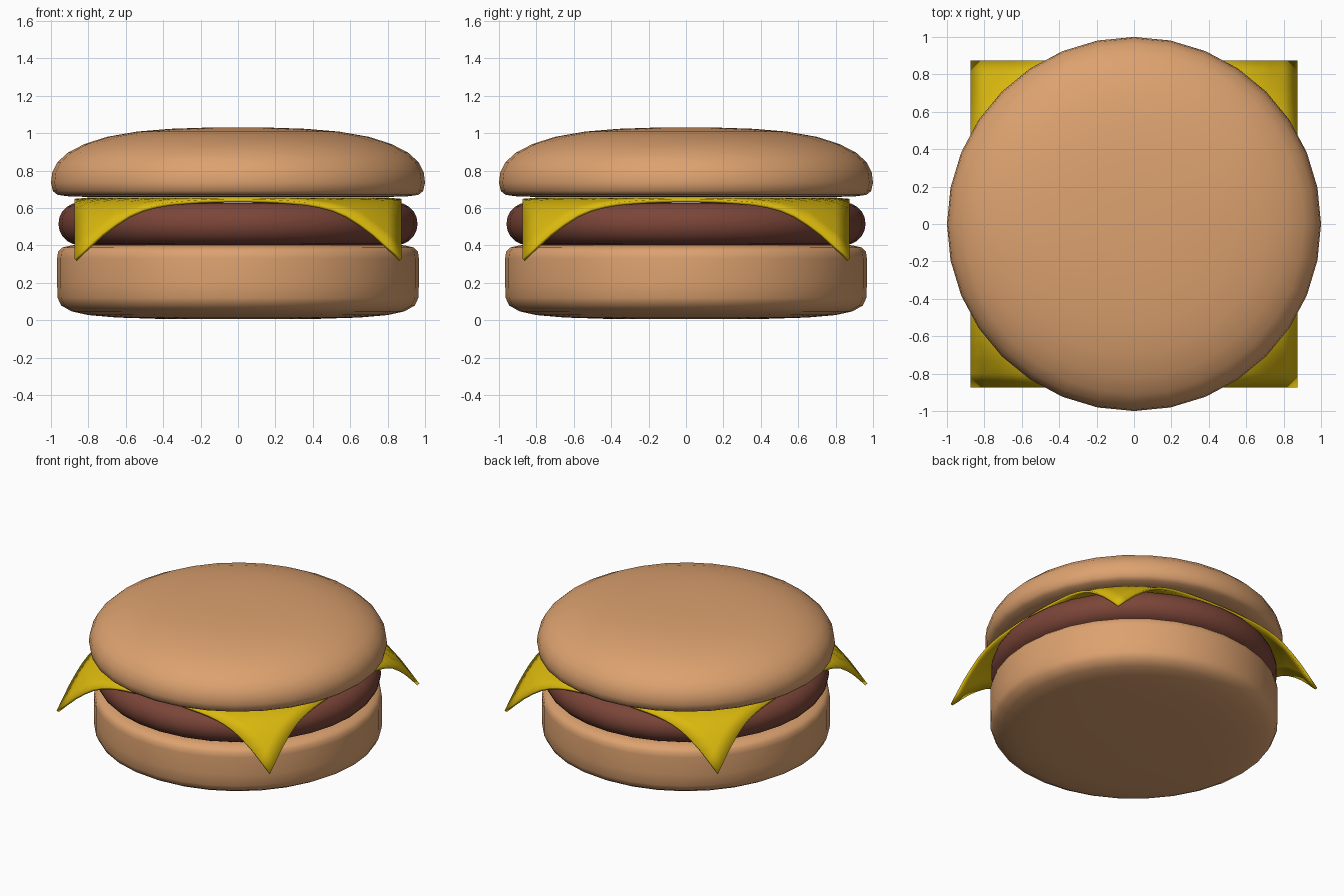
import bpy, bmesh, math

if "Cube" in bpy.data.objects:
    bpy.data.objects.remove(bpy.data.objects["Cube"])

SEGMENTS = 32


def material(name, rgb):
    mat = bpy.data.materials.new(name)
    mat.diffuse_color = (*rgb, 1)
    mat.use_nodes = True
    mat.node_tree.nodes["Principled BSDF"].inputs["Base Color"].default_value = mat.diffuse_color
    return mat


def finish(bm, name, mat):
    bmesh.ops.recalc_face_normals(bm, faces=bm.faces)
    for f in bm.faces:
        f.smooth = True
    mesh = bpy.data.meshes.new(name)
    bm.to_mesh(mesh)
    bm.free()
    mesh.materials.append(mat)
    obj = bpy.data.objects.new(name, mesh)
    bpy.context.collection.objects.link(obj)
    return obj


def lathe(name, profile, mat):
    bm = bmesh.new()
    verts = [bm.verts.new((r, 0, z)) for r, z in profile]
    edges = [bm.edges.new(pair) for pair in zip(verts, verts[1:])]
    bmesh.ops.spin(bm, geom=verts + edges, cent=(0, 0, 0), axis=(0, 0, 1),
                   angle=math.tau, steps=SEGMENTS)
    bmesh.ops.remove_doubles(bm, verts=bm.verts, dist=0.0005)
    return finish(bm, name, mat)


bun = material("bun", (0.72, 0.36, 0.16))
meat = material("meat", (0.20, 0.06, 0.04))
yellow = material("cheese", (0.70, 0.48, 0.004))

# Bottom bun
lathe("bottom_bun", [
    (0, 0.005), (0.40, 0.006), (0.65, 0.014), (0.80, 0.027), (0.89, 0.047),
    (0.945, 0.078), (0.965, 0.12), (0.967, 0.20), (0.967, 0.33),
    (0.962, 0.365), (0.94, 0.388), (0.89, 0.40), (0.78, 0.405), (0, 0.405)], bun)

# Patty with a round rim
rim = [(0.85 + 0.11 * math.cos(a), 0.515 + 0.113 * math.sin(a))
       for a in (math.radians(-90 + 18 * i) for i in range(11))]
lathe("patty", [(0, 0.402)] + rim + [(0, 0.628)], meat)

# Top bun
lathe("top_bun", [
    (0, 0.658), (0.75, 0.658), (0.90, 0.661), (0.965, 0.67), (0.99, 0.69),
    (1.0, 0.735), (0.993, 0.79), (0.965, 0.845), (0.91, 0.895), (0.82, 0.942),
    (0.70, 0.98), (0.54, 1.008), (0.36, 1.023), (0.18, 1.029), (0, 1.03)], bun)

# Cheese slice: square sheet whose corners droop over the patty
DROOP = [(0, 0.655), (0.80, 0.655), (0.88, 0.648), (0.96, 0.626),
         (1.03, 0.585), (1.12, 0.485), (1.24, 0.32)]


def cheese_height(r):
    for (r0, z0), (r1, z1) in zip(DROOP, DROOP[1:]):
        if r <= r1:
            return z0 + (z1 - z0) * (r - r0) / (r1 - r0)
    return DROOP[-1][1]


bm = bmesh.new()
bmesh.ops.create_grid(bm, x_segments=24, y_segments=24, size=0.873)
for v in bm.verts:
    v.co.z = cheese_height(math.hypot(v.co.x, v.co.y))
cheese = finish(bm, "cheese_slice", yellow)
if cheese.data.polygons[0].normal.z < 0:
    cheese.data.flip_normals()
solid = cheese.modifiers.new("thickness", 'SOLIDIFY')
solid.thickness = 0.018
solid.offset = -1
